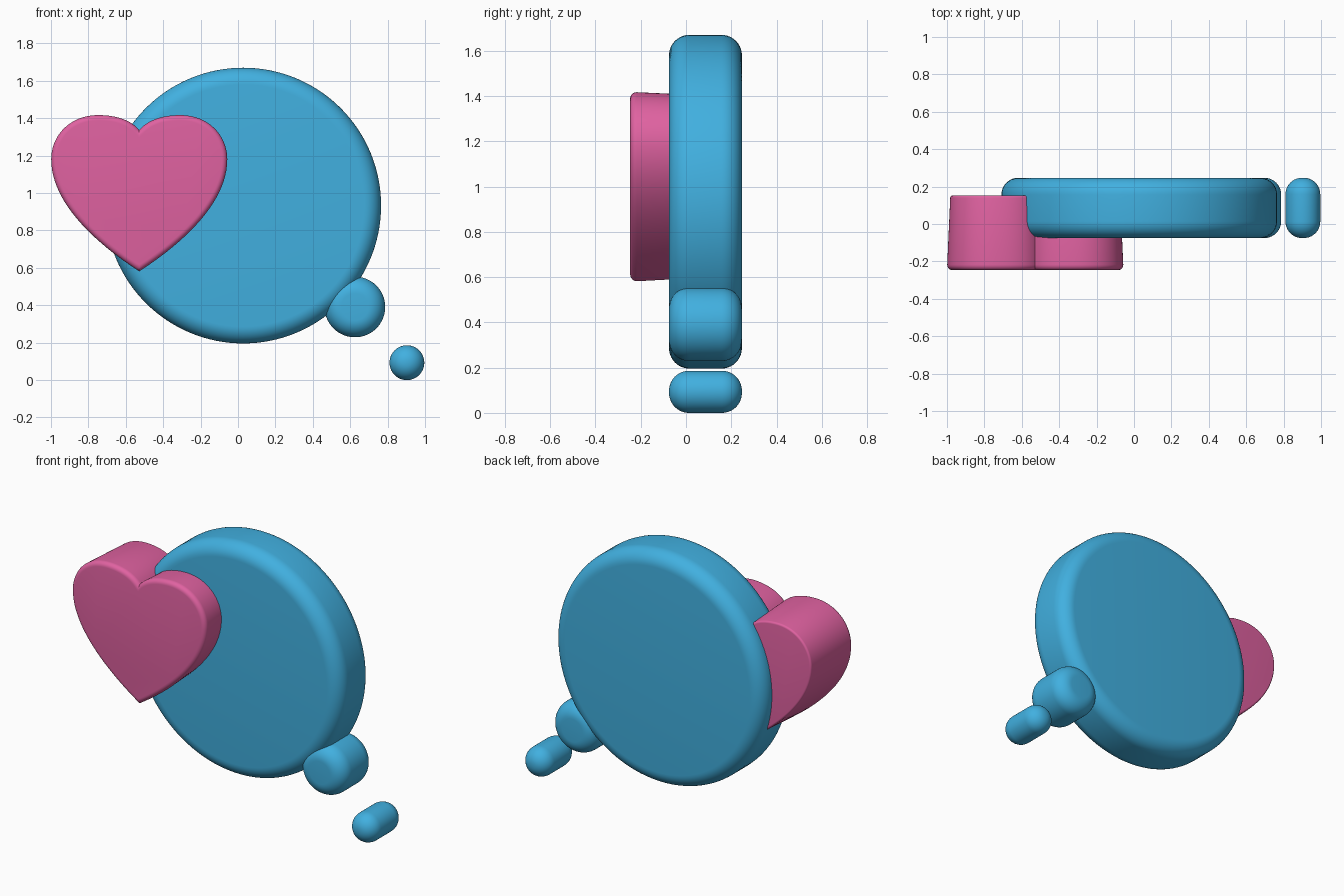
import bpy, bmesh, math
from mathutils import Vector
from mathutils.geometry import interpolate_bezier

cube = bpy.data.objects.get("Cube")
if cube:
    bpy.data.objects.remove(cube, do_unlink=True)


def make_material(name, rgb):
    mat = bpy.data.materials.new(name)
    mat.use_nodes = True
    colour = (*rgb, 1.0)
    mat.diffuse_color = colour
    bsdf = mat.node_tree.nodes["Principled BSDF"]
    bsdf.inputs["Base Color"].default_value = colour
    bsdf.inputs["Roughness"].default_value = 0.6
    return mat


blue = make_material("sky blue", (0.053, 0.434, 0.745))
pink = make_material("rose pink", (0.745, 0.122, 0.356))


def inset(points, d):
    """Offset a closed counter-clockwise outline inwards by d, mitring corners."""
    result = []
    for i, p in enumerate(points):
        a = (p - points[i - 1]).normalized()
        b = (points[(i + 1) % len(points)] - p).normalized()
        na, nb = Vector((-a.y, a.x)), Vector((-b.y, b.x))
        result.append(p + (na + nb) * (d / (1 + na.dot(nb))))
    return result


def rounded_slab(name, outline, sections, mat):
    """Skin an outline in the XZ plane through (y, inset) sections, front to back."""
    bm = bmesh.new()
    rings = [[bm.verts.new((p.x, y, p.y)) for p in inset(outline, d)] for y, d in sections]
    n = len(outline)
    for r0, r1 in zip(rings, rings[1:]):
        for i in range(n):
            j = (i + 1) % n
            bm.faces.new((r0[i], r0[j], r1[j], r1[i]))
    bm.faces.new(rings[0])
    bm.faces.new(rings[-1])
    bmesh.ops.recalc_face_normals(bm, faces=bm.faces)
    mesh = bpy.data.meshes.new(name)
    bm.to_mesh(mesh)
    bm.free()
    mesh.materials.append(mat)
    obj = bpy.data.objects.new(name, mesh)
    bpy.context.collection.objects.link(obj)
    bpy.ops.object.select_all(action='DESELECT')
    obj.select_set(True)
    bpy.context.view_layer.objects.active = obj
    bpy.ops.object.shade_smooth_by_angle(angle=math.radians(35))
    return obj


def rounded_sections(y0, y1, front, back, taper=0.0, steps=10):
    """Quarter-round front and back edges, with sides drawn in by taper at the back."""
    def fillet(r):
        angles = [math.pi / 2 * i / steps for i in range(steps + 1)]
        return [(r * (1 - math.sin(a)), r * (1 - math.cos(a))) for a in reversed(angles)]
    lean = lambda y: taper * (y - y0) / (y1 - y0)
    ys = [(y0 + dy, d) for dy, d in fillet(front)]
    ys += [(y1 - dy, d) for dy, d in reversed(fillet(back))]
    return [(y, d + lean(y)) for y, d in sorted(ys, key=lambda s: s[0])]


def circle(x, z, r, n=128):
    return [Vector((x + r * math.cos(2 * math.pi * i / n),
                    z + r * math.sin(2 * math.pi * i / n))) for i in range(n)]


# Thought bubble: large disc, connecting puff and small puff
for name, x, z, r, edge in (("bubble_disc", 0.028, 0.933, 0.737, 0.09),
                            ("middle_puff", 0.625, 0.391, 0.162, 0.09),
                            ("small_puff", 0.903, 0.093, 0.093, 0.088)):
    rounded_slab(name, circle(x, z, r), rounded_sections(-0.075, 0.247, edge, edge), blue)

# Heart: one half drawn with curves from tip to cleft, then mirrored
HEART_X = -0.528
half_curves = [((0, 0.58), (0.24, 0.735), (0.472, 0.95), (0.472, 1.18)),
               ((0.472, 1.18), (0.472, 1.31), (0.37, 1.418), (0.22, 1.418)),
               ((0.22, 1.418), (0.13, 1.418), (0.05, 1.395), (0, 1.34))]
half = []
for curve in half_curves:
    half += interpolate_bezier(*[Vector(p) for p in curve], 25)[:-1]
half = [Vector((p[0], p[1])) for p in half] + [Vector((0, 1.34))]
outline = half + [Vector((-p.x, p.y)) for p in reversed(half[1:-1])]
outline = [p + Vector((HEART_X, 0)) for p in outline]
rounded_slab("heart", outline, rounded_sections(-0.247, 0.152, 0.03, 0.012, 0.018, 6), pink)
